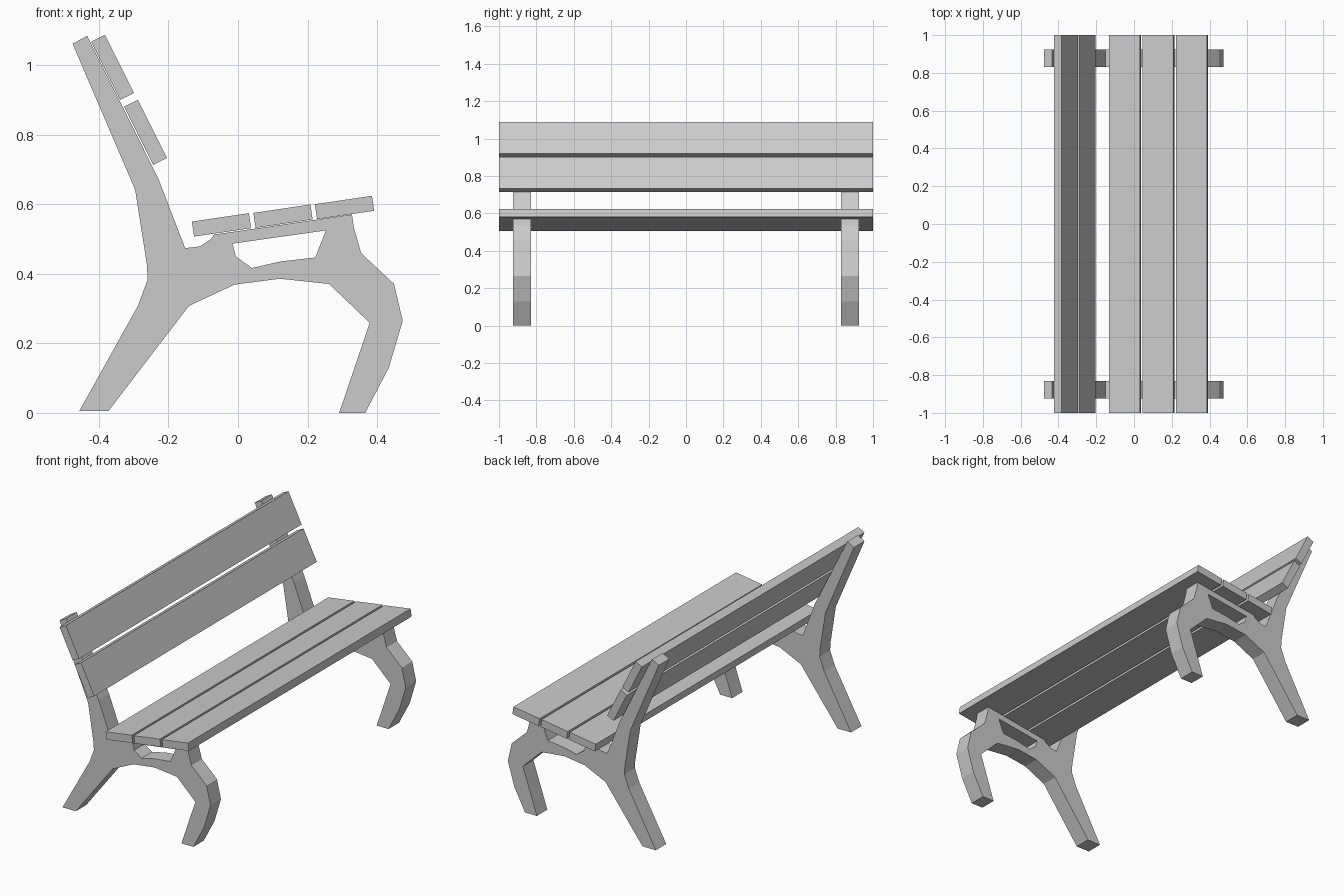
import bpy, bmesh
from math import radians
from mathutils import Matrix

if "Cube" in bpy.data.objects:
    bpy.data.objects.remove(bpy.data.objects["Cube"])

# Side frame outline and its window, as (x, z)
OUTLINE = [(-0.457, 0.005), (-0.373, 0.005), (-0.141, 0.308), (-0.01, 0.369),
           (0.12, 0.386), (0.262, 0.371), (0.379, 0.259), (0.291, 0), (0.366, 0),
           (0.434, 0.13), (0.474, 0.265), (0.449, 0.371), (0.354, 0.46),
           (0.333, 0.535), (0.328, 0.571), (-0.069, 0.513), (-0.078, 0.50),
           (-0.11, 0.479), (-0.152, 0.474), (-0.23, 0.676), (-0.434, 1.085),
           (-0.476, 1.062), (-0.296, 0.642), (-0.262, 0.426), (-0.26, 0.383),
           (-0.288, 0.308)]
WINDOW = [(-0.016, 0.487), (0.253, 0.525), (0.222, 0.447), (0.124, 0.436),
          (0.04, 0.417), (-0.006, 0.45)]
FRAME_Y, FRAME_WIDTH = 0.877, 0.094


def side_frame(name, y):
    curve = bpy.data.curves.new(name, 'CURVE')
    curve.dimensions = '2D'
    curve.fill_mode = 'BOTH'
    curve.extrude = FRAME_WIDTH / 2
    for pts in (OUTLINE, WINDOW):
        spline = curve.splines.new('POLY')
        spline.points.add(len(pts) - 1)
        for p, (x, z) in zip(spline.points, pts):
            p.co = (x, z, 0, 1)
        spline.use_cyclic_u = True
    temp = bpy.data.objects.new(name + "_profile", curve)
    bpy.context.collection.objects.link(temp)
    bpy.context.view_layer.update()
    mesh = bpy.data.meshes.new_from_object(
        temp.evaluated_get(bpy.context.evaluated_depsgraph_get()))
    bpy.data.objects.remove(temp)

    # Stand the profile upright and weld it into one solid
    bm = bmesh.new()
    bm.from_mesh(mesh)
    bm.transform(Matrix.Translation((0, y, 0)) @ Matrix.Rotation(radians(90), 4, 'X'))
    bmesh.ops.remove_doubles(bm, verts=bm.verts, dist=1e-4)
    bmesh.ops.recalc_face_normals(bm, faces=bm.faces)
    for f in bm.faces:
        f.smooth = False
    bm.to_mesh(mesh)
    bm.free()
    bpy.context.collection.objects.link(bpy.data.objects.new(name, mesh))


def slat(name, x, z, width, thickness, angle):
    bpy.ops.mesh.primitive_cube_add(size=1, location=(x, 0, z),
                                    rotation=(0, radians(-angle), 0))
    ob = bpy.context.object
    ob.name = name
    ob.scale = (width, 2, thickness)


# Cast side frames
side_frame("side_frame_near", -FRAME_Y)
side_frame("side_frame_far", FRAME_Y)

# Seat slats, rising towards the front edge
for i in range(3):
    slat(f"seat_slat_{i + 1}", -0.0475 + 0.177 * i, 0.541 + 0.025 * i, 0.166, 0.0435, 8.4)

# Backrest slats
for i in range(2):
    slat(f"back_slat_{i + 1}", -0.361 + 0.095 * i, 0.994 - 0.187 * i, 0.187, 0.0445, 116.6)
